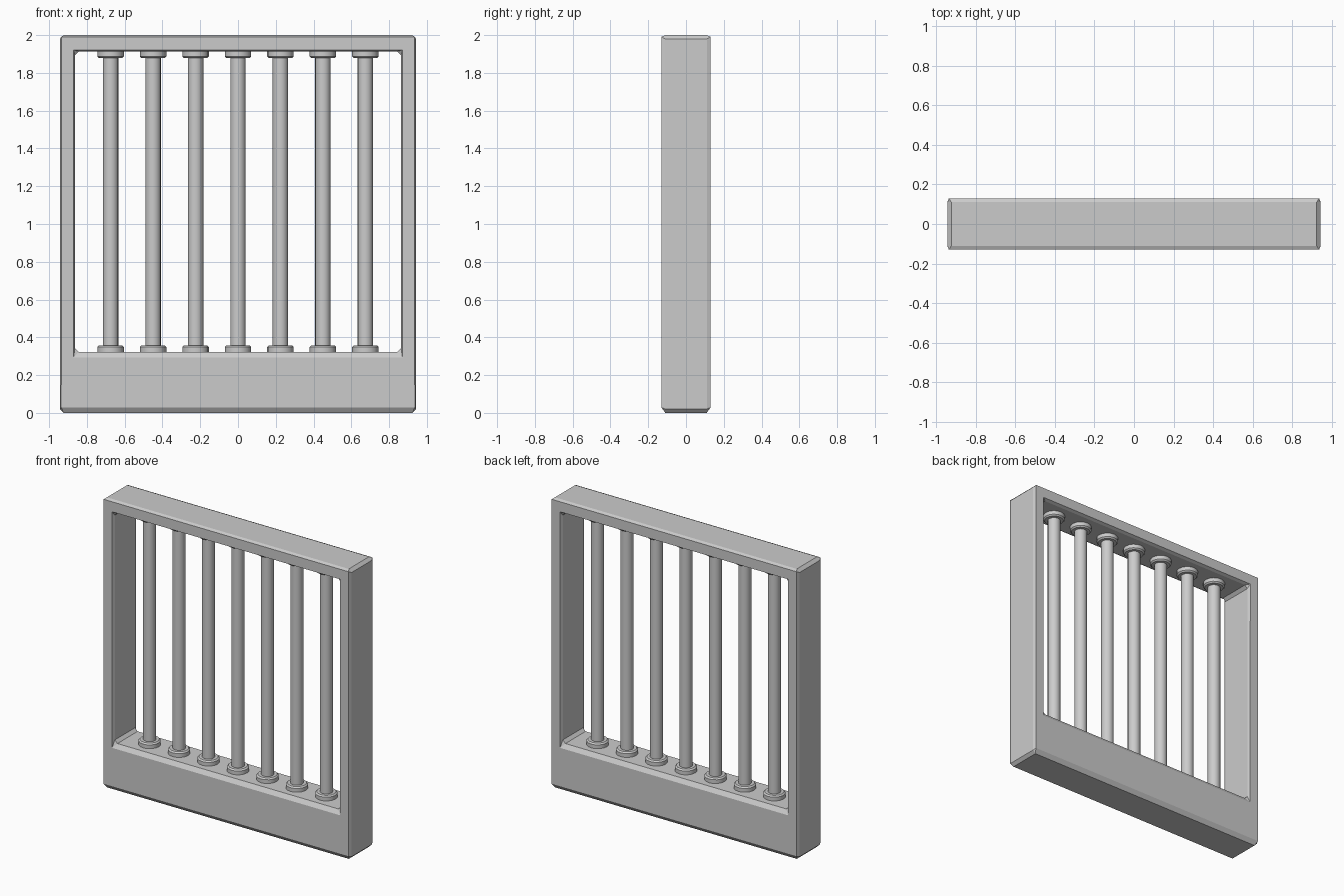
import bpy, bmesh, math

if "Cube" in bpy.data.objects:
    bpy.data.objects.remove(bpy.data.objects["Cube"])

SIDES = 16
BOTTOM, TOP = 0.323, 1.913          # opening floor and ceiling


def finish(name, bm):
    bmesh.ops.recalc_face_normals(bm, faces=bm.faces[:])
    me = bpy.data.meshes.new(name)
    bm.to_mesh(me)
    bm.free()
    ob = bpy.data.objects.new(name, me)
    bpy.context.collection.objects.link(ob)
    return ob


# Frame: rectangular ring extruded in depth, every edge chamfered
W, D, IN = 0.943, 0.13, 0.863
bm = bmesh.new()
outer = [(-W, 0), (W, 0), (W, 2), (-W, 2)]
inner = [(-IN, BOTTOM), (IN, BOTTOM), (IN, TOP), (-IN, TOP)]
rings = [[bm.verts.new((x, y, z)) for x, z in loop]
         for y in (-D, D) for loop in (outer, inner)]
of, inf, ob_, inb = rings
for i in range(4):
    j = (i + 1) % 4
    for a, b in ((of, inf), (inf, inb), (inb, ob_), (ob_, of)):
        bm.faces.new((a[i], a[j], b[j], b[i]))
frame = finish("frame", bm)
bev = frame.modifiers.new("chamfer", "BEVEL")
bev.width = 0.02
bev.segments = 1
# only true corners, not the mitre lines on the flat faces
bev.limit_method = 'ANGLE'
bev.angle_limit = math.radians(40)


def bar(name, x):
    # Lathed bar with a chamfered collar at each end
    R, r, h, c = 0.07, 0.041, 0.035, 0.009
    half = [(R, 0), (R, h - c), (R - c, h), (r, h)]
    e = 0.005                       # sink slightly into the frame
    prof = [(0, BOTTOM - e), (R, BOTTOM - e)]
    prof += [(p, BOTTOM + z) for p, z in half[1:]]
    prof += [(p, TOP - z) for p, z in reversed(half[1:])]
    prof += [(R, TOP + e), (0, TOP + e)]
    bm = bmesh.new()
    vs = [bm.verts.new((p, 0, z)) for p, z in prof]
    es = [bm.edges.new(p) for p in zip(vs, vs[1:])]
    bmesh.ops.spin(bm, geom=vs + es, cent=(0, 0, 0), axis=(0, 0, 1),
                   angle=math.tau, steps=SIDES)
    bmesh.ops.remove_doubles(bm, verts=bm.verts[:], dist=1e-4)
    ob = finish(name, bm)
    ob.location.x = x
    bpy.ops.object.select_all(action='DESELECT')
    ob.select_set(True)
    bpy.context.view_layer.objects.active = ob
    bpy.ops.object.shade_smooth_by_angle(angle=math.radians(30))


# Seven evenly spaced bars
for i in range(7):
    bar(f"bar_{i + 1}", (i - 3) * 0.2247)
